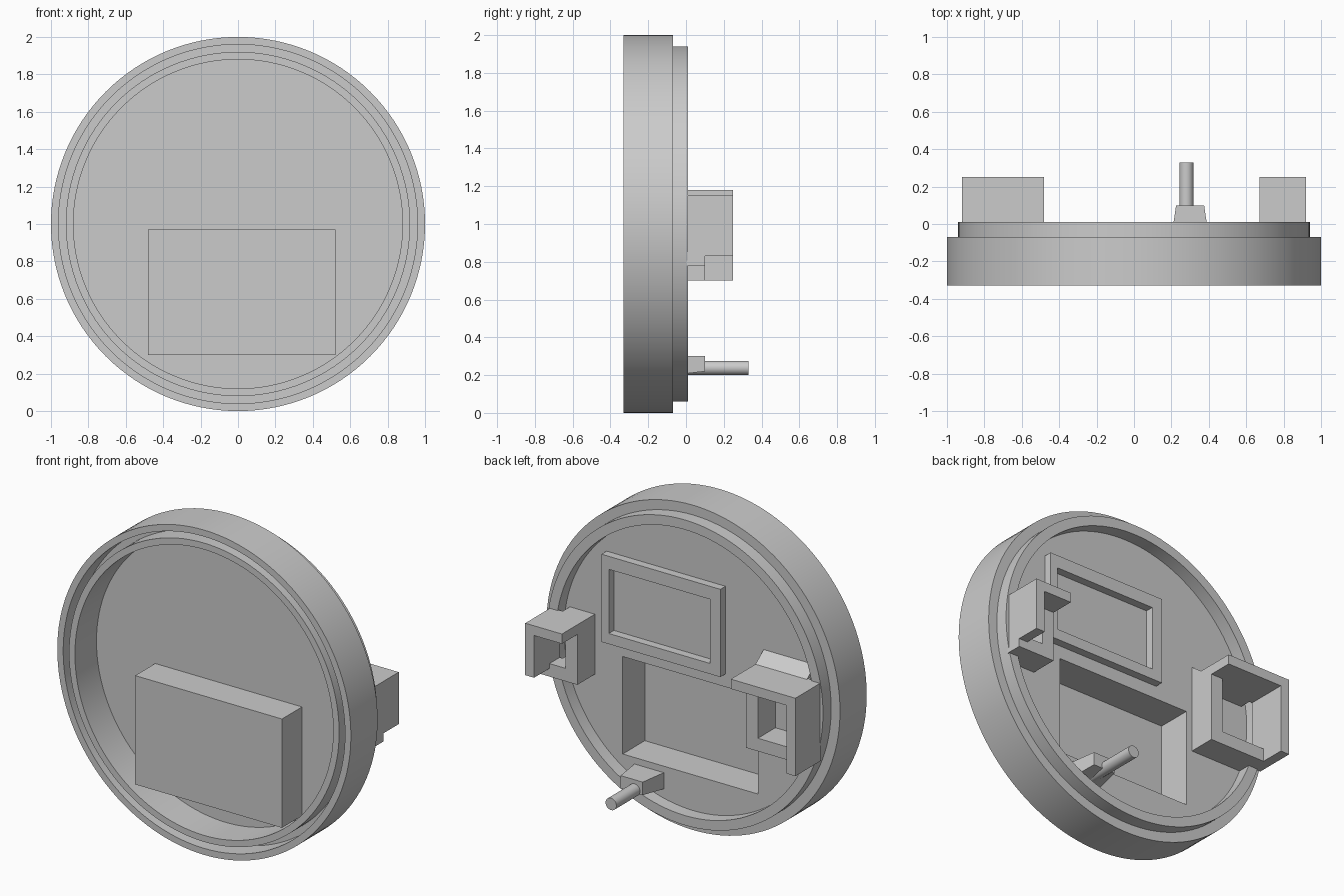
import bpy, bmesh, math
from mathutils import Vector

cube = bpy.data.objects.get("Cube")
if cube:
    bpy.data.objects.remove(cube, do_unlink=True)

grey = bpy.data.materials.new("plain_grey")
grey.use_nodes = True
grey.diffuse_color = (0.6, 0.6, 0.6, 1)
grey.node_tree.nodes["Principled BSDF"].inputs["Base Color"].default_value = grey.diffuse_color


def finish(name, bm, smooth=False):
    bmesh.ops.recalc_face_normals(bm, faces=bm.faces)
    mesh = bpy.data.meshes.new(name)
    bm.to_mesh(mesh)
    bm.free()
    mesh.materials.append(grey)
    ob = bpy.data.objects.new(name, mesh)
    bpy.context.collection.objects.link(ob)
    if smooth:
        bpy.ops.object.select_all(action='DESELECT')
        ob.select_set(True)
        bpy.context.view_layer.objects.active = ob
        bpy.ops.object.shade_smooth_by_angle(angle=math.radians(30))
    return ob


def box(name, x, y, z):
    """Block from (min, max) pairs."""
    bm = bmesh.new()
    bmesh.ops.create_cube(bm, size=1)
    for v in bm.verts:
        v.co = Vector([a + (b - a) * (c + 0.5) for (a, b), c in zip((x, y, z), v.co)])
    return finish(name, bm)


def prism(name, profile, x):
    """Extrude a (y, z) profile along x."""
    bm = bmesh.new()
    face = bm.faces.new([bm.verts.new((x[0], y, z)) for y, z in profile])
    new = bmesh.ops.extrude_face_region(bm, geom=[face])["geom"]
    bmesh.ops.translate(bm, vec=(x[1] - x[0], 0, 0),
                        verts=[g for g in new if isinstance(g, bmesh.types.BMVert)])
    return finish(name, bm)


def rod(name, radius, y, x, z, segments):
    """Round bar along y."""
    bm = bmesh.new()
    bmesh.ops.create_cone(bm, cap_ends=True, segments=segments, radius1=radius,
                          radius2=radius, depth=y[1] - y[0])
    for v in bm.verts:
        v.co = Vector((x + v.co.x, sum(y) / 2 + v.co.z, z + v.co.y))
    return finish(name, bm, True)


def ring(name, profile, segments=128):
    """Spin a closed (radius, y) profile about the dial axis."""
    bm = bmesh.new()
    loops = []
    for i in range(segments):
        a = math.tau * i / segments
        loops.append([bm.verts.new((r * math.sin(a), y, 1 + r * math.cos(a))) for r, y in profile])
    n = len(profile)
    for i in range(segments):
        p, q = loops[i], loops[(i + 1) % segments]
        for j in range(n):
            k = (j + 1) % n
            bm.faces.new((p[j], p[k], q[k], q[j]))
    return finish(name, bm, True)


def carve(obs, x, y, z):
    cutter = box("cutter", x, y, z)
    cutter.hide_render = True
    for ob in obs:
        mod = ob.modifiers.new("cut", 'BOOLEAN')
        mod.operation, mod.solver, mod.object = 'DIFFERENCE', 'EXACT', cutter
        bpy.context.view_layer.objects.active = ob
        bpy.ops.object.modifier_apply(modifier=mod.name)
    bpy.data.objects.remove(cutter, do_unlink=True)


FLOOR, LIP = -0.07, 0.01

# Rim with a front groove and a stepped back lip
ring("rim", [(1, -0.33), (1, FLOOR), (0.94, FLOOR), (0.94, LIP), (0.88, LIP),
             (0.88, -0.33), (0.92, -0.33), (0.92, -0.2), (0.96, -0.2), (0.96, -0.33)])

# Dial plate with a box pocket open to the back
plate = rod("plate", 0.89, (-0.12, FLOOR), 0, 1, 128)
pocket = box("pocket_box", (-0.48, 0.52), (-0.315, -0.075), (0.3, 0.97))
carve([plate, pocket], (-0.44, 0.48), (-0.285, 0.1), (0.34, 0.94))

# Raised window frame on the back
frame = box("window_frame", (-0.22, 0.59), (FLOOR - 0.01, -0.02), (1.02, 1.56))
carve([frame], (-0.15, 0.54), (-0.2, 0.1), (1.085, 1.48))


def bracket(side, inner, bottom, wall_bottom, top):
    """Windowed base with a projecting roof and outer wall."""
    s = 1 if side == "left" else -1
    span = lambda a, b: tuple(sorted((s * a, s * b)))
    outer, t = 0.92, 0.06
    base = box(side + "_bracket_base", span(inner, outer), (0, 0.1), (bottom, top))
    foot = box(side + "_bracket_foot", span(inner, 0.84), (FLOOR - 0.01, 0.005), (bottom, top))
    carve([base, foot], span(inner + 0.08, outer - t), (FLOOR, 0.3), (bottom + 0.08, top - t))
    box(side + "_bracket_roof", span(inner, outer), (0.09, 0.25), (top - t, top))
    box(side + "_bracket_wall", span(outer - t, outer), (0.09, 0.25), (wall_bottom, top - 0.01))


bracket("left", 0.67, 0.78, 0.83, 1.15)
bracket("right", 0.48, 0.70, 0.70, 1.18)
# Small gusset above the wide bracket
prism("right_gusset", [(FLOOR, 1.15), (FLOOR, 1.24), (LIP, 1.18), (LIP, 1.15)], (-0.83, -0.48))

# Pin on a tapered foot
rod("pin", 0.037, (FLOOR, 0.33), 0.28, 0.238, 32)
foot = prism("pin_foot", [(FLOOR, 0.2), (FLOOR, 0.3), (0.1, 0.3), (0.1, 0.22)], (0.2, 0.4))
for v in foot.data.vertices:
    if v.co.y > 0:
        v.co.x = 0.225 if v.co.x < 0.3 else 0.375
